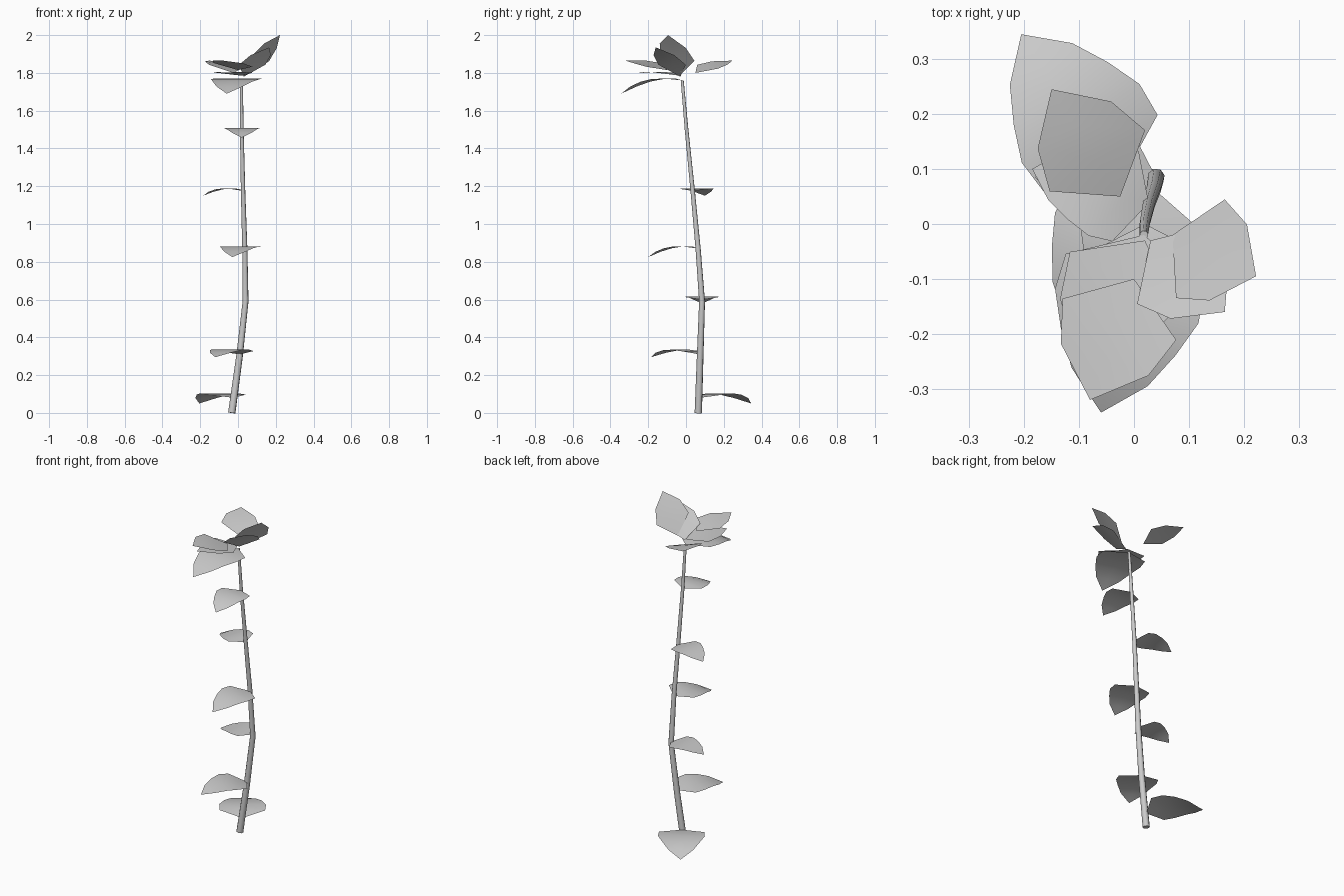
import bpy
from mathutils import Vector

if "Cube" in bpy.data.objects:
    bpy.data.objects.remove(bpy.data.objects["Cube"])

LEAF = [0, 0.97, 1.0, 0.8, 0.53, 0]      # half-width factors, root to tip
PETAL = [0, 1.0, 0.77, 0]


def blade(name, root, tip, half, profile, arch, tilt=0.0, cup=0.0):
    """Thin blade with a midrib and two edges, arched upward between root and tip."""
    root, tip = Vector(root), Vector(tip)
    d = tip - root
    side = Vector((d.y, -d.x, 0)).normalized()
    verts, rows = [], []
    n = len(profile) - 1
    for i, f in enumerate(profile):
        t = i / n
        mid = root + d * t + Vector((0, 0, 4 * arch * t * (1 - t)))
        row = [len(verts)]
        verts.append(mid)
        if f:
            for s in (-1, 1):
                row.append(len(verts))
                verts.append(mid + side * s * half * f
                             + Vector((0, 0, (cup + tilt * s) * f)))
        rows.append(row)
    faces = []
    for a, b in zip(rows, rows[1:]):
        for k, flip in ((1, False), (2, True)):
            f = [a[0], b[0]]
            if len(b) > 1:
                f.append(b[k])
            if len(a) > 1:
                f.append(a[k])
            faces.append(f[::-1] if flip else f)
    me = bpy.data.meshes.new(name)
    me.from_pydata(verts, [], faces)
    me.shade_smooth()
    ob = bpy.data.objects.new(name, me)
    bpy.context.collection.objects.link(ob)
    return ob


# stem: tapered bent tube
cu = bpy.data.curves.new("stem", 'CURVE')
cu.dimensions = '3D'
cu.bevel_depth = 1.0
cu.bevel_resolution = 2
cu.use_fill_caps = True
sp = cu.splines.new('POLY')
path = [(-0.033, 0.065, 0.0, 0.020), (0.008, 0.075, 0.30, 0.018),
        (0.040, 0.085, 0.59, 0.016), (0.036, 0.064, 0.87, 0.014),
        (0.027, 0.036, 1.17, 0.012), (0.020, 0.003, 1.50, 0.010),
        (0.018, -0.02, 1.76, 0.008)]
sp.points.add(len(path) - 1)
for p, (x, y, z, r) in zip(sp.points, path):
    p.co = (x, y, z, 1)
    p.radius = r
bpy.context.collection.objects.link(bpy.data.objects.new("stem", cu))

# leaves along the stem: root, tip
leaves = [((-0.025, 0.075, 0.08), (-0.205, 0.345, 0.05)),
          ((0.01, 0.072, 0.31), (-0.12, -0.185, 0.295)),
          ((0.04, 0.085, 0.60), (-0.18, 0.085, 0.58)),
          ((0.036, 0.064, 0.87), (-0.03, -0.20, 0.825)),
          ((0.027, 0.038, 1.175), (-0.185, 0.10, 1.15)),
          ((0.02, 0.0, 1.50), (0.02, -0.24, 1.457)),
          ((0.018, -0.02, 1.76), (-0.06, -0.343, 1.69))]
for i, (a, b) in enumerate(leaves):
    length = (Vector(b) - Vector(a)).length
    blade(f"leaf_{i + 1}", a, b, 0.395 * length, LEAF, 0.11 * length)

# flower petals at the top: root, tip, half width, tilt
petals = [((0.07, -0.02, 1.80), (0.222, -0.095, 2.0), 0.10, 0.015),
          ((0.03, -0.03, 1.78), (0.165, -0.16, 1.935), 0.10, 0.0),
          ((0.0, -0.10, 1.815), (-0.08, -0.32, 1.865), 0.11, 0.01),
          ((0.02, -0.03, 1.785), (-0.10, -0.25, 1.80), 0.11, 0.0),
          ((-0.025, 0.05, 1.80), (-0.15, 0.245, 1.865), 0.103, -0.01)]
for i, (a, b, w, tilt) in enumerate(petals):
    blade(f"petal_{i + 1}", a, b, w, PETAL, 0.008, tilt, 0.004)
